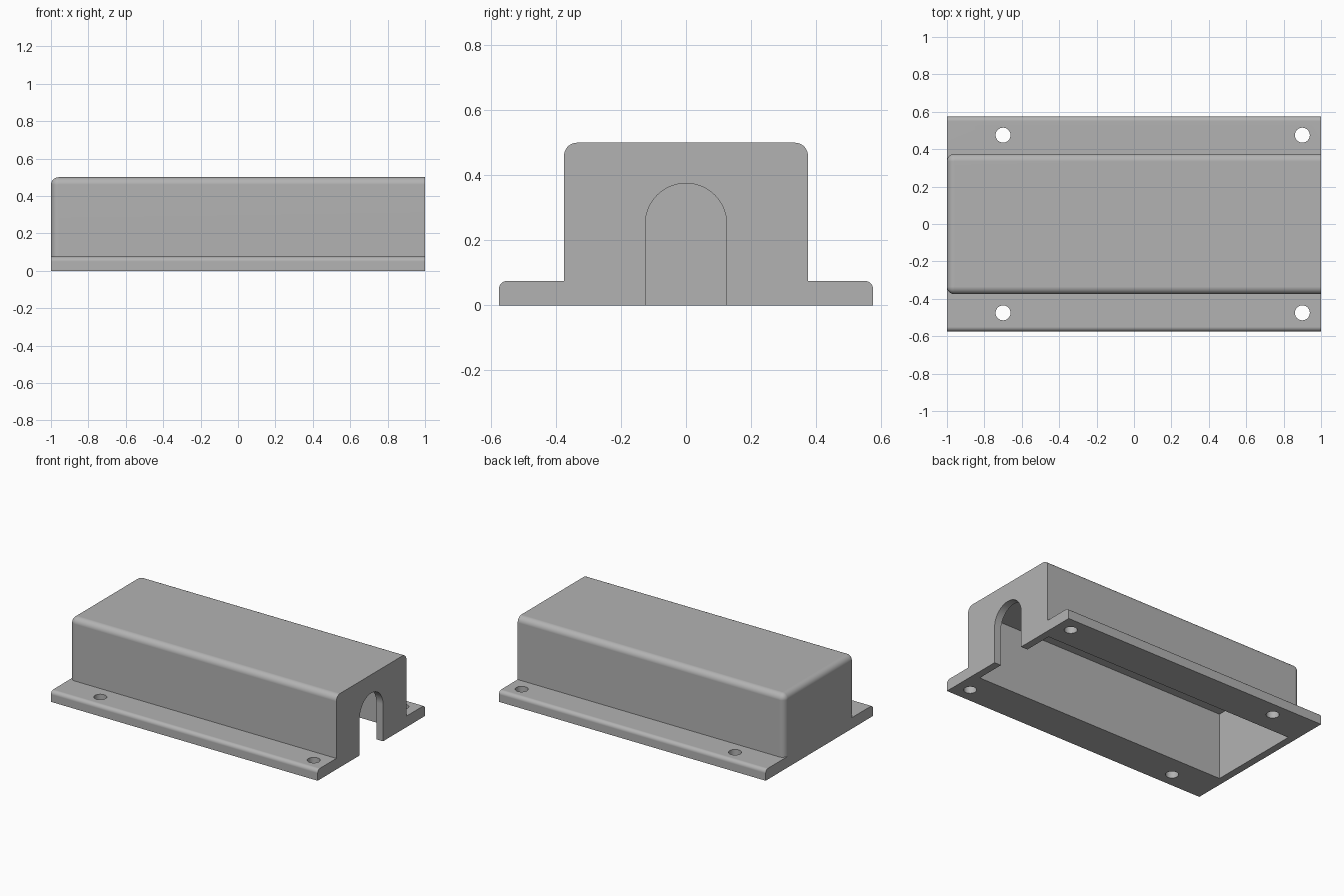
import bpy, bmesh, math
from mathutils import Matrix, Vector

if "Cube" in bpy.data.objects:
    bpy.data.objects.remove(bpy.data.objects["Cube"], do_unlink=True)

WALL = 0.05          # shell thickness
FLANGE_H = 0.075
BODY_Y, BODY_Z = 0.375, 0.5

grey = bpy.data.materials.new("plain grey")
grey.use_nodes = True
colour = (0.45, 0.45, 0.45, 1)
grey.diffuse_color = colour
grey.node_tree.nodes["Principled BSDF"].inputs["Base Color"].default_value = colour


def finish(name, bm):
    bmesh.ops.recalc_face_normals(bm, faces=bm.faces)
    mesh = bpy.data.meshes.new(name)
    bm.to_mesh(mesh)
    bm.free()
    mesh.materials.append(grey)
    ob = bpy.data.objects.new(name, mesh)
    bpy.context.collection.objects.link(ob)
    return ob


def block(name, low, high, radius=0, rounded=None):
    """Box between two corners; edges whose midpoint passes the rule are rounded."""
    low, high = Vector(low), Vector(high)
    bm = bmesh.new()
    bmesh.ops.create_cube(bm, size=1)
    bmesh.ops.scale(bm, vec=high - low, verts=bm.verts)
    bmesh.ops.translate(bm, vec=(low + high) / 2, verts=bm.verts)
    if rounded:
        edges = [e for e in bm.edges if rounded((e.verts[0].co + e.verts[1].co) / 2)]
        bmesh.ops.bevel(bm, geom=edges, offset=radius, segments=8, profile=0.5,
                        affect='EDGES', clamp_overlap=True)
    return finish(name, bm)


def combine(target, other, operation):
    mod = target.modifiers.new(operation.title(), 'BOOLEAN')
    mod.operation, mod.object, mod.solver = operation, other, 'EXACT'
    bpy.context.view_layer.objects.active = target
    bpy.ops.object.modifier_apply(modifier=mod.name)
    bpy.data.objects.remove(other, do_unlink=True)


# Mounting flange with rounded outer top edges
cover = block("cable_cover", (-1, -0.575, 0), (1, 0.575, FLANGE_H), 0.025,
              lambda m: m.z > 0.07 and abs(m.y) > 0.5)

# Raised housing: top edges rounded except at the open end, closed end corners rounded
housing = block("housing", (-1, -BODY_Y, 0.02), (1, BODY_Y, BODY_Z), 0.04,
                lambda m: (m.z > 0.49 and m.x < 0.5)
                or (m.x < -0.99 and abs(m.y) > 0.3 and m.z > 0.1))
combine(cover, housing, 'UNION')

# Hollow underside
cavity = block("cavity_cutter", (-1 + WALL, -BODY_Y + WALL, -0.1),
               (1 - WALL, BODY_Y - WALL, BODY_Z - WALL))
combine(cover, cavity, 'DIFFERENCE')

# Arched cable opening through the end wall
bm = bmesh.new()
radius, spring, steps = 0.125, 0.25, 32
outline = [(radius, -0.1)]
outline += [(radius * math.cos(math.pi * i / steps),
             spring + radius * math.sin(math.pi * i / steps)) for i in range(steps + 1)]
outline += [(-radius, -0.1)]
face = bm.faces.new([bm.verts.new((0.9, y, z)) for y, z in outline])
sweep = bmesh.ops.extrude_face_region(bm, geom=[face])
bmesh.ops.translate(bm, vec=(0.2, 0, 0),
                    verts=[g for g in sweep["geom"] if isinstance(g, bmesh.types.BMVert)])
combine(cover, finish("arch_cutter", bm), 'DIFFERENCE')

# Screw holes
bm = bmesh.new()
for x in (-0.7, 0.9):
    for y in (-0.475, 0.475):
        bmesh.ops.create_cone(bm, cap_ends=True, segments=32, radius1=0.04, radius2=0.04,
                              depth=0.4, matrix=Matrix.Translation((x, y, 0)))
combine(cover, finish("hole_cutter", bm), 'DIFFERENCE')

# Smooth fillets, crisp edges
bpy.ops.object.select_all(action='DESELECT')
cover.select_set(True)
bpy.context.view_layer.objects.active = cover
bpy.ops.object.shade_smooth_by_angle(angle=math.radians(30))
weighted = cover.modifiers.new("Weighted normals", 'WEIGHTED_NORMAL')
weighted.keep_sharp = True
